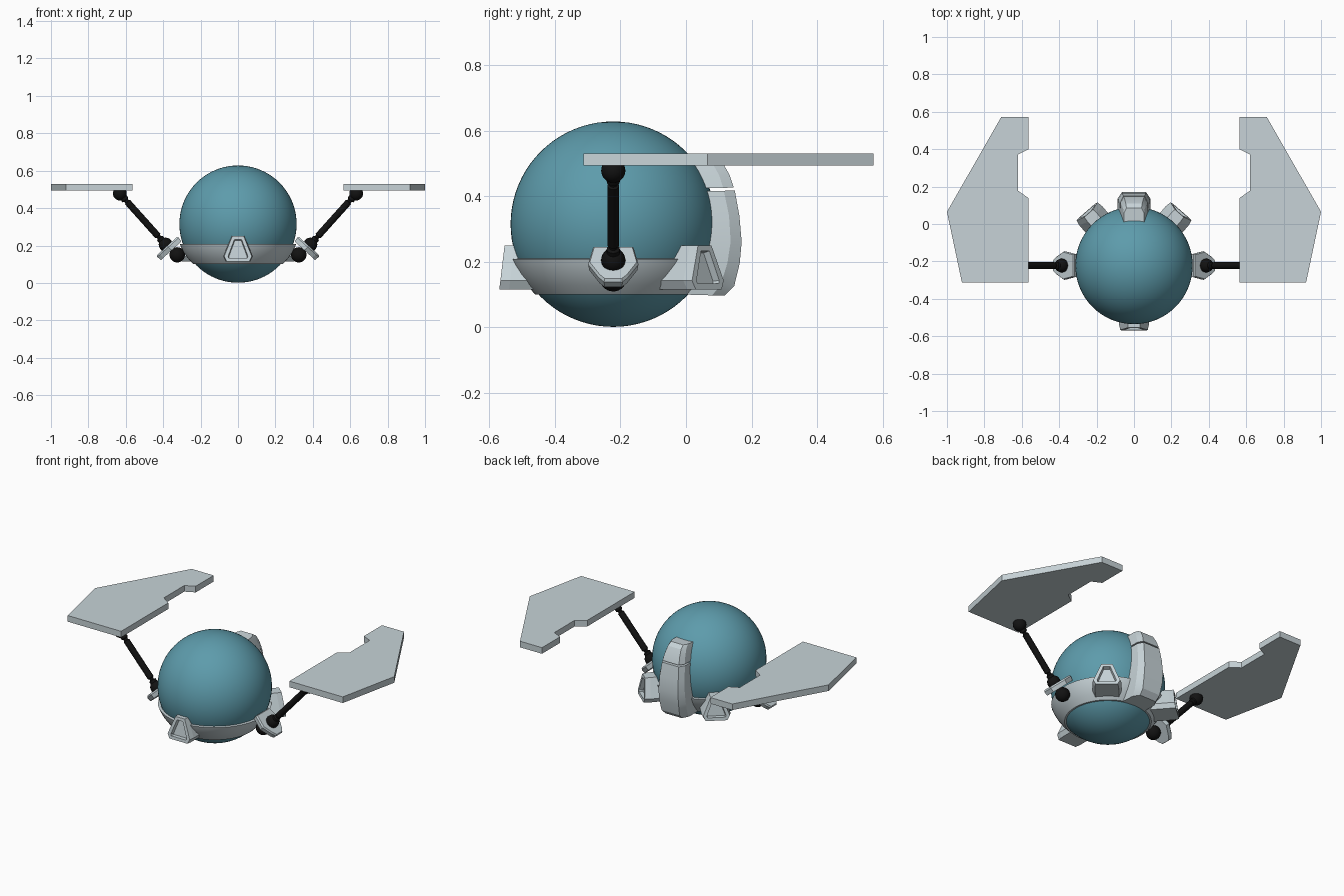
import bpy, bmesh, math
from mathutils import Vector, Matrix

if "Cube" in bpy.data.objects:
    bpy.data.objects.remove(bpy.data.objects["Cube"])

CENTRE = Vector((0, -0.222, 0.3145))
RADIUS = 0.3135


def material(name, rgb):
    m = bpy.data.materials.new(name)
    m.diffuse_color = (*rgb, 1)
    m.use_nodes = True
    m.node_tree.nodes["Principled BSDF"].inputs["Base Color"].default_value = m.diffuse_color
    return m


GREY = material("pale_grey", (0.57, 0.65, 0.68))
TEAL = material("teal", (0.11, 0.33, 0.41))
BLACK = material("black", (0.006, 0.006, 0.006))


def finish(bm, name, mat, smooth=None):
    bmesh.ops.recalc_face_normals(bm, faces=bm.faces)
    me = bpy.data.meshes.new(name)
    bm.to_mesh(me)
    bm.free()
    me.materials.append(mat)
    ob = bpy.data.objects.new(name, me)
    bpy.context.collection.objects.link(ob)
    if smooth:
        bpy.ops.object.select_all(action='DESELECT')
        ob.select_set(True)
        bpy.context.view_layer.objects.active = ob
        bpy.ops.object.shade_smooth_by_angle(angle=math.radians(smooth))
    return ob


def loft(bm, sections, cap=True):
    """Bridge equal-length loops of points; returns the last cap."""
    loops = [[bm.verts.new(p) for p in s] for s in sections]
    n = len(loops[0])
    for a, b in zip(loops, loops[1:]):
        for i in range(n):
            j = (i + 1) % n
            bm.faces.new((a[i], a[j], b[j], b[i]))
    if cap:
        bm.faces.new(loops[0][::-1])
        return bm.faces.new(loops[-1])


def sphere(name, loc, r, mat, seg=32, rings=20):
    bm = bmesh.new()
    bmesh.ops.create_uvsphere(bm, u_segments=seg, v_segments=rings, radius=r,
                              matrix=Matrix.Translation(loc))
    return finish(bm, name, mat, 40)


def lathe(name, profile, origin, axis, mat, n=24, closed=False):
    """Revolve (radius, height) pairs about an axis through origin."""
    bm = bmesh.new()
    rot = Vector((0, 0, 1)).rotation_difference(Vector(axis)).to_matrix()
    ring = lambda r, h: [Vector(origin) + rot @ Vector(
        (r * math.cos(math.tau * i / n), r * math.sin(math.tau * i / n), h)) for i in range(n)]
    secs = [ring(r, h) for r, h in profile]
    if closed:
        secs.append(secs[0])
    loft(bm, secs, cap=not closed)
    if closed:
        bmesh.ops.remove_doubles(bm, verts=bm.verts, dist=1e-5)
    return finish(bm, name, mat, 35)


# Main body
sphere("body_ball", CENTRE, RADIUS, TEAL, 64, 40)

# Band hugging the lower body
lathe("lower_band", [(0.215, 0.10), (0.238, 0.10), (0.265, 0.128), (0.288, 0.16),
                     (0.304, 0.19), (0.311, 0.208), (0.285, 0.21), (0.25, 0.15)],
      (0, CENTRE.y, 0), (0, 0, 1), GREY, 64, closed=True)


# Triangular pods with a recessed outer face
def pod(name, angle, reach):
    out = Vector((math.cos(angle), math.sin(angle), 0))
    side = Vector((-out.y, out.x, 0))
    base = Vector((0, CENTRE.y, 0))
    half = [(0.032, 0.25), (0.076, 0.142), (0.062, 0.115)]
    outline = half + [(-t, z) for t, z in reversed(half)]

    def section(r, lean, scale):
        return [base + out * (r - lean * (z - 0.115)) + side * t * scale
                + Vector((0, 0, z)) for t, z in outline]
    bm = bmesh.new()
    front = loft(bm, [section(0.22, -0.2, 1.05), section(reach - 0.03, 0.12, 1.05),
                      section(reach, 0.12, 0.97)])
    bmesh.ops.recalc_face_normals(bm, faces=bm.faces)
    bmesh.ops.inset_region(bm, faces=[front], thickness=0.021)
    bmesh.ops.inset_region(bm, faces=[front], thickness=0.004, depth=-0.022)
    finish(bm, name, GREY)


pod("front_pod", -math.pi / 2, 0.348)
pod("back_right_pod", math.radians(49), 0.386)
pod("back_left_pod", math.radians(131), 0.386)


# Back spine: (inner y, inner z, outer y, outer z, inner half width, outer half width)
def spine(name, stations):
    secs = []
    for yi, zi, yo, zo, wi, wo in stations:
        ym, zm = yi + (yo - yi) * 0.72, zi + (zo - zi) * 0.72
        secs.append([(-wi, yi, zi), (-wi * 0.97, ym, zm), (-wo, yo, zo),
                     (wo, yo, zo), (wi * 0.97, ym, zm), (wi, yi, zi)])
    bm = bmesh.new()
    loft(bm, secs)
    finish(bm, name, GREY, 25)


spine("spine_lower", [(-0.02, 0.10, 0.118, 0.096, 0.08, 0.055),
                      (0.0, 0.135, 0.147, 0.125, 0.086, 0.06),
                      (0.03, 0.20, 0.164, 0.195, 0.09, 0.065),
                      (0.05, 0.265, 0.17, 0.26, 0.09, 0.065),
                      (0.05, 0.34, 0.163, 0.34, 0.085, 0.062),
                      (0.03, 0.415, 0.149, 0.417, 0.076, 0.056)])
spine("spine_upper", [(0.03, 0.424, 0.146, 0.426, 0.075, 0.055),
                      (0.02, 0.46, 0.133, 0.465, 0.068, 0.05),
                      (0.0, 0.50, 0.110, 0.505, 0.06, 0.044),
                      (-0.01, 0.515, 0.085, 0.522, 0.055, 0.04)])

WING = [(0.563, -0.313), (0.92, -0.313), (1.0, 0.065), (0.71, 0.572), (0.563, 0.572),
        (0.563, 0.40), (0.62, 0.372), (0.62, 0.178), (0.563, 0.138)]
PLATE = [(-0.075, 0.062), (0.0, 0.077), (0.06, 0.045), (0.08, 0.028)]

for s, label in ((1, "right"), (-1, "left")):
    # Wing panel
    bm = bmesh.new()
    loft(bm, [[(s * x, y, z) for x, y in WING] for z in (0.493, 0.53)])
    finish(bm, label + "_wing", GREY)

    # Tilted mounting plate
    mid = Vector((s * 0.367, CENTRE.y, 0.186))
    down = Vector((s * 0.74, 0, -0.67))
    normal = Vector((s * 0.67, 0, 0.74))
    outline = PLATE + [(d, -w) for d, w in reversed(PLATE) if w]
    bm = bmesh.new()
    loft(bm, [[mid + down * d * k + Vector((0, w * k, 0)) + normal * h for d, w in outline]
              for h, k in ((-0.017, 0.95), (0.008, 1.0), (0.017, 0.93))])
    finish(bm, label + "_mount_plate", GREY)

    # Joint balls
    lower = Vector((s * 0.387, CENTRE.y, 0.205))
    upper = Vector((s * 0.632, CENTRE.y, 0.478))
    sphere(label + "_inner_joint", (s * 0.325, CENTRE.y, 0.15), 0.041, BLACK, 20, 14)
    sphere(label + "_lower_joint", lower, 0.037, BLACK, 20, 14)
    sphere(label + "_upper_joint", upper, 0.037, BLACK, 20, 14)

    # Arm rod with necked ends
    d = upper - lower
    L = d.length
    lathe(label + "_arm", [(0.02, 0.02), (0.02, 0.045), (0.012, 0.05), (0.012, 0.058),
                           (0.018, 0.062), (0.018, L - 0.062), (0.012, L - 0.058),
                           (0.012, L - 0.05), (0.02, L - 0.045), (0.02, L - 0.02)],
          lower, d.normalized(), BLACK, 16)
